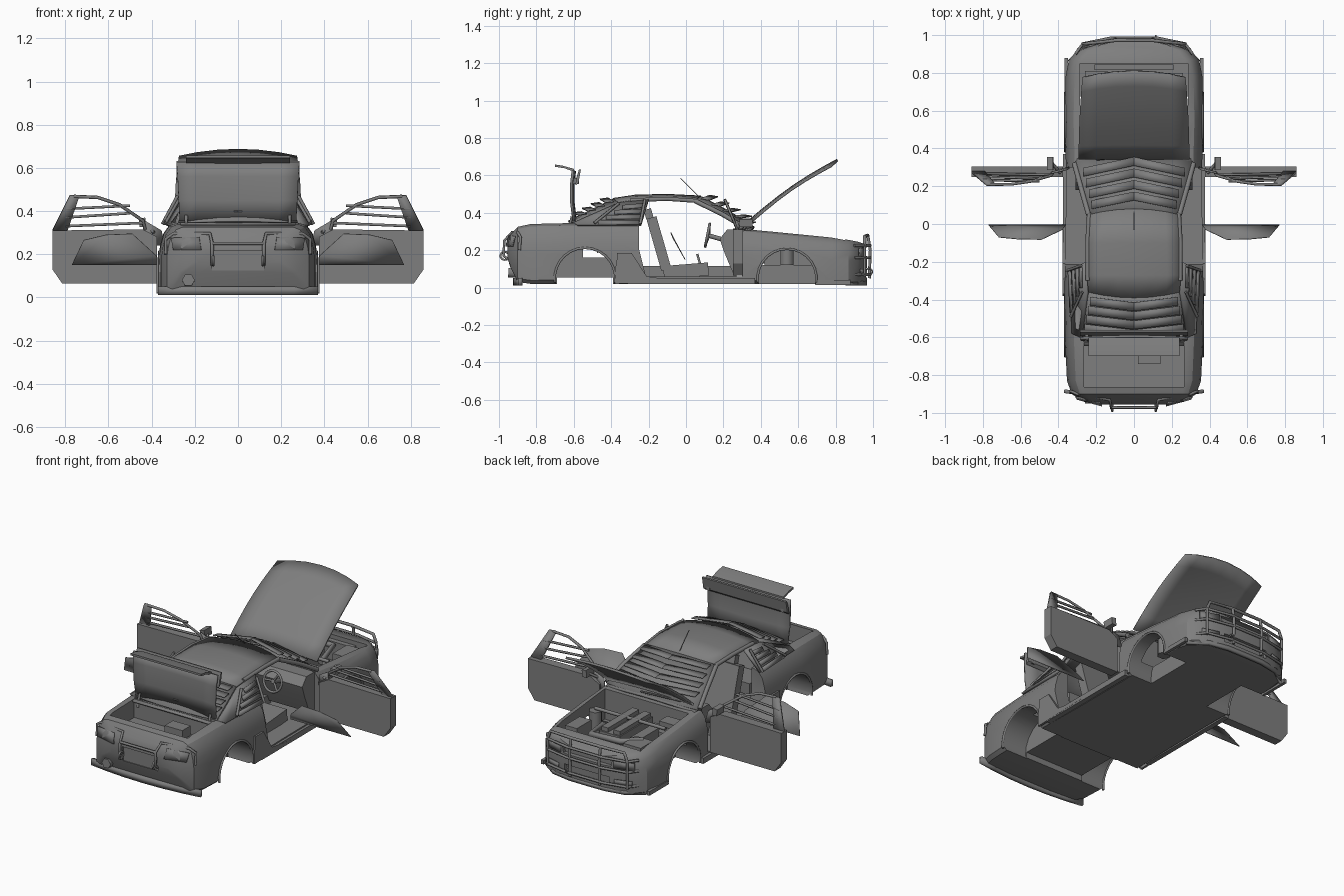
import bpy, bmesh, math
from mathutils import Vector, Euler

if "Cube" in bpy.data.objects:
    bpy.data.objects.remove(bpy.data.objects["Cube"])

grey = bpy.data.materials.new("primer_grey")
grey.use_nodes = True
COL = (0.21, 0.21, 0.21, 1)
grey.diffuse_color = COL
grey.node_tree.nodes["Principled BSDF"].inputs["Base Color"].default_value = COL
made = []


def add(name, verts, faces, thick=0):
    me = bpy.data.meshes.new(name)
    me.from_pydata([tuple(v) for v in verts], [], faces)
    bm = bmesh.new()
    bm.from_mesh(me)
    bmesh.ops.recalc_face_normals(bm, faces=bm.faces)
    bm.to_mesh(me)
    bm.free()
    me.materials.append(grey)
    ob = bpy.data.objects.new(name, me)
    bpy.context.collection.objects.link(ob)
    if thick:
        m = ob.modifiers.new("thickness", 'SOLIDIFY')
        m.thickness, m.offset = thick, 0
    made.append(ob)
    return ob


def box(name, c, s, rot=(0, 0, 0)):
    r = Euler(rot).to_matrix()
    vs = [Vector(c) + r @ Vector((i * s[0] / 2, j * s[1] / 2, k * s[2] / 2))
          for i in (-1, 1) for j in (-1, 1) for k in (-1, 1)]
    return add(name, vs, [(0, 1, 3, 2), (4, 6, 7, 5), (0, 4, 5, 1), (2, 3, 7, 6), (0, 2, 6, 4), (1, 5, 7, 3)])


def prism(name, pts, lo, hi, axis):
    """Extrude a 2D outline along x (points are y,z) or y (points are x,z)."""
    put = (lambda p, d: (d, p[0], p[1])) if axis == 'x' else (lambda p, d: (p[0], d, p[1]))
    n = len(pts)
    vs = [put(p, d) for d in (lo, hi) for p in pts]
    fs = [tuple(range(n)), tuple(range(n, 2 * n))]
    fs += [(i, (i + 1) % n, n + (i + 1) % n, n + i) for i in range(n)]
    return add(name, vs, fs)


def plate(name, pts, thick=0.008):
    return add(name, pts, [tuple(range(len(pts)))], thick)


def loft(name, rows, thick=0, closed=False):
    n = len(rows[0])
    fs = [(r * n + i, r * n + (i + 1) % n, (r + 1) * n + (i + 1) % n, (r + 1) * n + i)
          for r in range(len(rows) - 1) for i in range(n if closed else n - 1)]
    if closed:
        fs += [tuple(range(n)), tuple(range((len(rows) - 1) * n, len(rows) * n))]
    return add(name, [v for r in rows for v in r], fs, thick)


def tube(name, pts, r=0.008, cyclic=False):
    cu = bpy.data.curves.new(name, 'CURVE')
    cu.dimensions, cu.bevel_depth, cu.bevel_resolution, cu.use_fill_caps = '3D', r, 1, True
    sp = cu.splines.new('POLY')
    sp.points.add(len(pts) - 1)
    for p, q in zip(sp.points, pts):
        p.co = (*q, 1)
    sp.use_cyclic_u = cyclic
    cu.materials.append(grey)
    ob = bpy.data.objects.new(name, cu)
    bpy.context.collection.objects.link(ob)
    return ob


def arc(cy, cz, r, a0, a1, n=14):
    return [(cy + r * math.cos(math.radians(a0 + (a1 - a0) * i / n)),
             cz + r * math.sin(math.radians(a0 + (a1 - a0) * i / n))) for i in range(n + 1)]


def lerp(a, b, t):
    return Vector(a).lerp(Vector(b), t)


# Lower body: sections along y as (y, half width, bottom, top)
stations = [(-0.955, .20, .16, .24), (-0.94, .27, .11, .28), (-0.90, .33, .03, .325), (-0.83, .355, .02, .34),
            (-0.62, .365, .02, .345), (-0.36, .368, .02, .345), (-0.1, .362, .02, .34), (0.3, .36, .02, .315),
            (0.55, .368, .02, .29), (0.78, .362, .02, .268), (0.87, .345, .015, .255), (0.92, .30, .015, .245),
            (0.95, .22, .02, .235), (0.967, .12, .03, .22)]
shape = [(.94, 0), (1, .06), (1, .52), (.98, .68), (.94, .85), (.87, .96), (.78, 1)]
rows = []
for y, w, b, t in stations:
    half = [(w * u, y, b + (t - b) * v) for u, v in shape]
    rows.append(half + [(-x, yy, z) for x, yy, z in reversed(half)])
body = loft("body_shell", rows, closed=True)

# Openings cut in the body
first = len(made)
for s in (-1, 1):
    for cy, r in ((-0.54, .16), (0.54, .155)):
        prism("arch_cutter", arc(cy, .05, r, -40, 220), s * .2, s * .5, 'x')
prism("door_cutter", [(-.25, .2), (-.215, .06), (.3, .06), (.3, .5), (-.25, .5)], -.5, .5, 'x')
box("rear_cabin_cutter", (0, -.39, .34), (.54, .32, .36))
box("engine_bay_cutter", (0, .615, .3), (.57, .47, .36))
box("boot_cutter", (0, -.745, .34), (.53, .235, .22))
box("axle_cutter", (0, -.54, -.05), (1, .3, .21))
prism("grille_cutter", [(-.16, .17), (.16, .17), (.17, .215), (-.17, .215)], .94, 1.1, 'y')
box("intake_cutter", (0, .97, .08), (.3, .06, .05))
box("plate_recess_cutter", (0, -.965, .17), (.24, .05, .09))
cutters = made[first:]
del made[first:]
for c in cutters:
    c.hide_render = True
    m = body.modifiers.new("cut", 'BOOLEAN')
    m.operation, m.solver, m.object = 'DIFFERENCE', 'EXACT', c
body.data = bpy.data.meshes.new_from_object(body.evaluated_get(bpy.context.evaluated_depsgraph_get()))
body.modifiers.clear()
for c in cutters:
    bpy.data.objects.remove(c)

# Roof, windscreen and rear window
across = [-1, -.7, -.35, 0, .35, .7, 1]
def sweep(name, sections, thick=.014):
    """Sections: (y, half width, edge z, crown, y bow)."""
    return loft(name, [[(u * w, y + bow * (1 - u * u), z + c * (1 - u * u)) for u in across]
                       for y, w, z, c, bow in sections], thick)

sweep("roof", [(-.36, .24, .45, .022, -.03), (-.27, .25, .468, .022, 0), (-.1, .245, .474, .02, 0), (.05, .235, .465, .02, .03)])
sweep("windscreen", [(.05, .235, .465, .02, .03), (.19, .275, .395, .012, .04), (.33, .31, .315, .01, .03)], .008)
sweep("rear_window", [(-.36, .24, .45, .022, -.03), (-.6, .275, .345, .008, -.03)], .008)
sweep("cowl", [(.29, .31, .32, .012, .05), (.345, .30, .30, .02, .02)])

# Louvre slats over both windows
for i in range(4):
    t = .08 + .24 * i
    for s in (-1, 1):
        f = lerp((0, .105, .505), (0, .36, .36), t)
        g = lerp((s * .22, .06, .485), (s * .28, .30, .355), t)
        plate("windscreen_slat", [f, g, g + Vector((0, .045, -.008)), f + Vector((0, .045, -.008))], .006)
        f = lerp((0, -.4, .487), (0, -.6, .385), t)
        g = lerp((s * .23, -.37, .467), (s * .27, -.57, .375), t)
        plate("rear_slat", [f, g, g - Vector((0, .045, .006)), f - Vector((0, .045, .006))], .006)
tube("windscreen_wiper", [(-.2, .34, .345), (.05, .37, .35)], .005)

for s in (-1, 1):
    # Cabin pillars and quarter panels
    tube("front_pillar", [(s * .24, .05, .463), (s * .28, .19, .395), (s * .315, .32, .318)], .014)
    tube("roof_rail", [(s * .245, -.3, .467), (s * .246, -.1, .474), (s * .237, .06, .463)], .012)
    plate("quarter_panel", [(s * .25, -.2, .47), (s * .245, -.36, .45), (s * .28, -.6, .345),
                            (s * .325, -.58, .335), (s * .335, -.24, .335)], .014)
    for k in range(4):
        p = lerp((s * .275, -.23, .45), (s * .335, -.25, .36), k / 3)
        q = lerp((s * .275, -.34, .44), (s * .325, -.47, .36), k / 3)
        d = Vector((s * .014, 0, -.022))
        plate("quarter_slat", [p, q, q + d, p + d], .006)
    tube("quarter_frame", [(s * .28, -.22, .47), (s * .35, -.245, .34)], .008)
    tube("quarter_frame_rear", [(s * .275, -.36, .45), (s * .335, -.49, .345)], .008)

    # Arch lips, sill and side armour
    for cy, r in ((-.54, .162), (.54, .157)):
        tube("arch_lip", [(s * .364, y, z) for y, z in arc(cy, .05, r, -8, 188)], .007)
    box("sill", (s * .362, .03, .035), (.03, .68, .034))
    outline = [(-.37, .15), (-.37, .185), (-.29, .185), (-.21, .06), (.0, .03), (-.38, .02), (-.38, .09)]
    prism("side_armour", outline, s * .365, s * .378, 'x')
    prism("front_splitter_end", [(.69, .015), (.88, .015), (.88, .04), (.7, .04)], s * .35, s * .368, 'x')

    # Open doors
    door = [(.375, .065), (.815, .065), (.86, .13), (.86, .31), (.44, .315), (.375, .28)]
    prism("door", [(s * x, z) for x, z in door], .25, .305, 'y')
    lean = lambda x, z: (s * x, .275 - (z - .31) * .42, z)
    plate("door_rear_frame", [lean(.735, .47), lean(.78, .472), lean(.86, .31), lean(.79, .31)], .012)
    tube("door_top_frame", [lean(*p) for p in ((.43, .315), (.44, .355), (.55, .43), (.65, .463), (.76, .468))], .008)
    for za, zb in ((.345, .33), (.39, .37), (.425, .41)):
        tube("door_window_bar", [lean(.44 if za < .38 else .5, za), lean(.8, zb)], .007)
    plate("door_hinge_panel", [(s * .34, .3, .24), (s * .44, .27, .24), (s * .44, .27, .36), (s * .355, .29, .31)], .01)
    prism("mirror", [(s * .425, .325), (s * .455, .325), (s * .46, .365), (s * .43, .37)], .285, .355, 'y')
    tube("mirror_arm", [(s * .39, .27, .30), (s * .44, .33, .345)], .008)
    plate("loose_window", [(s * .36, -.005, .15), (s * .77, -.005, .15), (s * .715, -.07, .265), (s * .61, -.08, .29),
                           (s * .49, -.082, .295), (s * .38, -.03, .195)], .004)

    # Lamps
    plate("headlamp", [(s * .18, .956, .165), (s * .3, .927, .165), (s * .3, .927, .21), (s * .18, .956, .215)])
    plate("indicator", [(s * .19, .965, .07), (s * .29, .935, .07), (s * .29, .935, .1), (s * .19, .965, .1)])
    plate("tail_lamp", [(s * .17, -.962, .22), (s * .30, -.927, .22), (s * .31, -.915, .275), (s * .18, -.945, .28)])

    # Seats
    box("seat_cushion", (s * .155, .0, .09), (.19, .24, .07), (.08, 0, 0))
    box("seat_back", (s * .155, -.145, .235), (.19, .055, .29), (.28, 0, 0))
    box("headrest", (s * .155, -.2, .395), (.1, .04, .05), (.28, 0, 0))
box("rear_bench", (0, -.34, .2), (.5, .16, .07))
box("rear_bench_back", (0, -.47, .27), (.5, .06, .16), (.3, 0, 0))
box("transmission_tunnel", (0, .02, .085), (.07, .5, .06))
tube("gear_lever", [(0, .08, .11), (0, .06, .18)], .007)

# Dashboard and steering wheel
prism("dashboard", [(.2, .2), (.18, .26), (.22, .31), (.31, .31), (.31, .06), (.25, .08)], -.31, .31, 'x')
ring = [Vector((.155 + a - .155, .115 + .2 * (b - .28), b)) for a, b in arc(.155, .28, .06, 0, 342, 19)]
tube("steering_wheel", ring, .008, True)
for i in (3, 10, 17):
    tube("steering_spoke", [(.155, .125, .28), ring[i]], .007)
tube("steering_column", [(.155, .115, .28), (.155, .22, .25)], .014)

# Bonnet, raised on its rear edge
bonnet = []
for i in range(7):
    t = i / 6
    y, z = .345 + .43 * t, .35 + .3 * t + .022 * math.sin(math.pi * t)
    bonnet.append([(u * (.293 - .02 * t * t), y + .035 * t * (1 - u * u), z + (.012 + .02 * t) * (1 - u * u)) for u in across])
loft("bonnet", bonnet, .014)

# Boot lid, raised upright, with rear panel and wing
loft("boot_lid", [[(u * w, y + .01 * (1 - u * u), z) for u in across]
                  for y, z, w in ((-.6, .355, .27), (-.612, .45, .275), (-.612, .56, .28), (-.605, .625, .285))], .014)
prism("boot_rear_panel", [(-.6, .62), (-.6, .635), (-.66, .652), (-.7, .658), (-.7, .646), (-.65, .638)], -.24, .24, 'x')
prism("boot_wing", [(-.592, .545), (-.575, .56), (-.562, .63), (-.572, .632), (-.585, .59)], -.285, .285, 'x')
for s in (-1, 1):
    box("wing_stay", (s * .25, -.592, .57), (.02, .04, .03))
    tube("boot_hinge", [(s * .24, -.63, .3), (s * .24, -.61, .38)], .008)
box("boot_box", (.08, -.7, .27), (.12, .08, .06))
plate("boot_tail_cover", [(-.27, -.605, .345), (.27, -.605, .345), (.27, -.645, .335), (-.27, -.645, .335)])

# Engine bay
box("engine_block", (0, .58, .18), (.14, .32, .13))
box("cam_cover_left", (-.04, .58, .255), (.045, .3, .03))
box("cam_cover_right", (.04, .58, .255), (.045, .3, .03))
box("intake_plenum", (-.14, .58, .2), (.06, .24, .07))
box("battery", (-.21, .45, .2), (.1, .08, .14))
box("air_box", (-.2, .75, .2), (.12, .12, .1))
box("radiator", (0, .83, .17), (.42, .03, .13))
box("coolant_tank", (.22, .73, .2), (.08, .14, .1))
for s in (-1, 1):
    tube("strut_tower", [(s * .235, .54, .12), (s * .235, .54, .25)], .04)
tube("strut_brace", [(-.24, .54, .262), (.24, .54, .262)], .01)
tube("intake_pipe", [(-.2, .7, .24), (-.1, .78, .24), (.1, .78, .23), (.14, .6, .21)], .018)

# Front guard bars
for z in (.07, .16, .225):
    tube("guard_rail", [(-.31, .90, z), (-.27, .955, z), (-.12, .985, z), (.12, .985, z), (.27, .955, z), (.31, .90, z)], .008)
tube("guard_top_rail", [(-.27, .955, .225), (-.25, .955, .275), (-.1, .972, .28), (.1, .972, .28), (.25, .955, .275), (.27, .955, .225)], .009)
for s in (-1, 1):
    tube("guard_post", [(s * .1, .98, .05), (s * .1, .985, .2), (s * .1, .972, .28)], .009)
    tube("guard_end_post", [(s * .27, .955, .06), (s * .27, .955, .225)], .008)

# Rear guard bars
    tube("rear_guard_loop", [(s * .12, -.95, .15), (s * .12, -.975, .17), (s * .12, -.972, .25), (s * .13, -.93, .295), (s * .3, -.90, .295),
                             (s * .335, -.885, .27), (s * .335, -.89, .2)], .008)
    tube("tow_hook", [(s * .115, -.97 + y, z) for y, z in arc(0, .17, .022, 0, 330, 10)], .006, True)
tube("rear_guard_rail", [(-.12, -.972, .25), (.12, -.972, .25)], .008)
tube("front_tow_hook", [(.115, .978 + y, z) for y, z in arc(0, .085, .018, 0, 330, 10)], .005, True)

# Lower lips, exhaust and aerial
loft("rear_lip", [[(u * .37, -.885 - .03 * (1 - u * u), z) for u in across] for z in (.012, .05)], .02)
loft("front_lip", [[(u * .345, .86 + .1 * (1 - u ** 4), z) for u in across] for z in (.012, .035)], .018)
tube("exhaust_pipe", [(-.23, -.8, .075), (-.23, -.95, .08)], .03)
tube("aerial", [(0, .07, .485), (0, -.03, .585)], .003)

# Smooth shading with sharp edges kept
bpy.ops.object.select_all(action='DESELECT')
for ob in made:
    ob.select_set(True)
bpy.context.view_layer.objects.active = body
bpy.ops.object.shade_smooth_by_angle(angle=math.radians(30))
